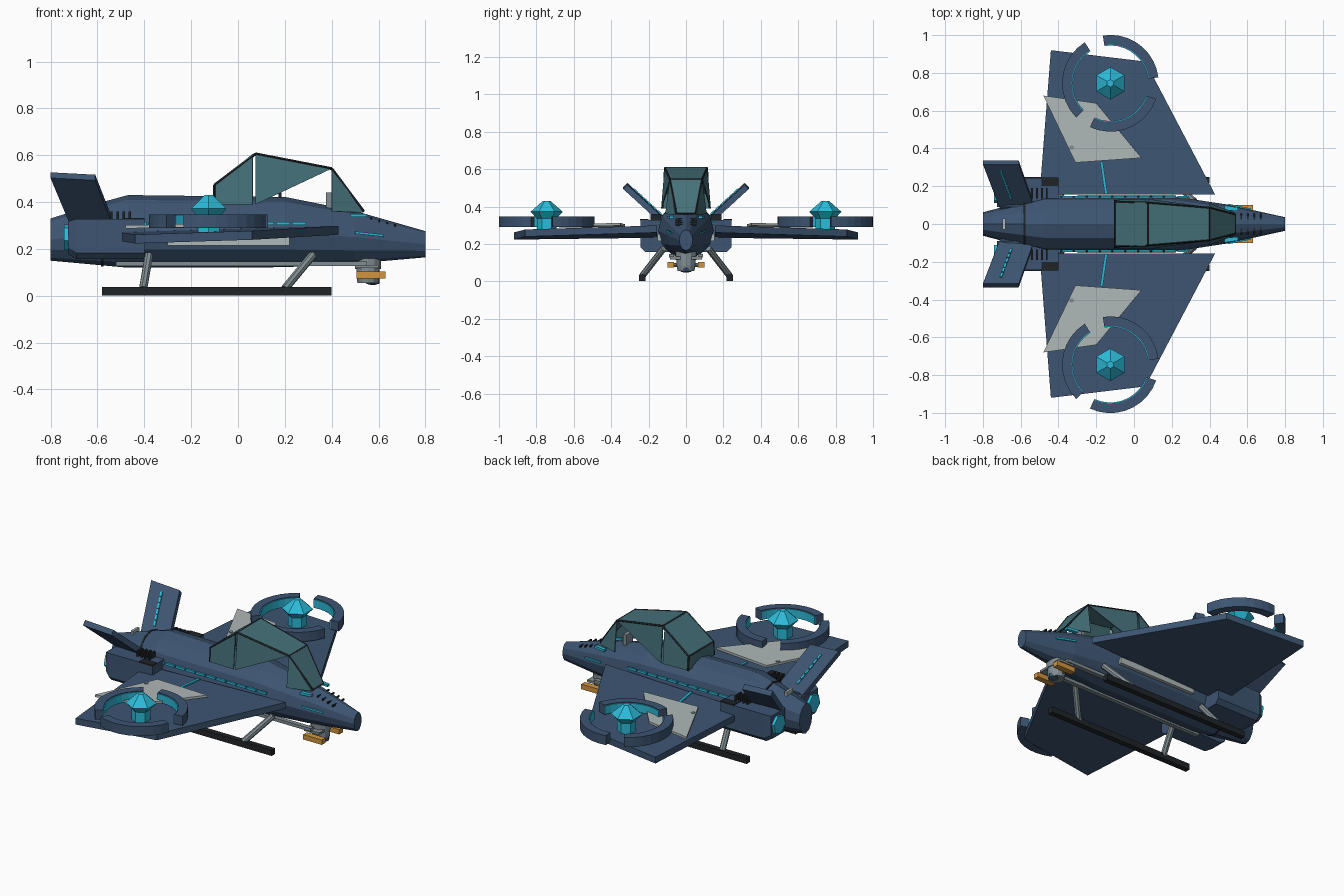
import bpy, bmesh, math
from mathutils import Vector

if "Cube" in bpy.data.objects:
    bpy.data.objects.remove(bpy.data.objects["Cube"])


def material(name, r, g, b):
    m = bpy.data.materials.new(name)
    m.diffuse_color = (r, g, b, 1)
    m.use_nodes = True
    m.node_tree.nodes["Principled BSDF"].inputs["Base Color"].default_value = m.diffuse_color
    return m


BLUE = material("hull blue", .047, .09, .168)
GLASS = material("teal glass", .06, .165, .195)
CYAN = material("glow cyan", .026, .5, .7)
PALE = material("pale grey", .43, .48, .48)
STEEL = material("steel grey", .22, .27, .29)
ORANGE = material("orange", .65, .30, .05)
BLACK = material("near black", .015, .018, .021)


def build(name, verts, faces, mat):
    me = bpy.data.meshes.new(name)
    me.from_pydata([tuple(v) for v in verts], [], faces)
    bm = bmesh.new()
    bm.from_mesh(me)
    bmesh.ops.recalc_face_normals(bm, faces=bm.faces)
    bm.to_mesh(me)
    bm.free()
    me.materials.append(mat)
    ob = bpy.data.objects.new(name, me)
    bpy.context.collection.objects.link(ob)
    return ob


def loft(name, rings, mat, closed=False):
    """Skin between equal rings of points, capped unless closed in a loop."""
    n, k = len(rings[0]), len(rings)
    verts = [p for r in rings for p in r]
    faces = [(i * n + j, i * n + (j + 1) % n, (i + 1) % k * n + (j + 1) % n, (i + 1) % k * n + j)
             for i in range(k if closed else k - 1) for j in range(n)]
    if not closed:
        faces += [tuple(range(n)), tuple(range((k - 1) * n, k * n))]
    return build(name, verts, faces, mat)


def slab(name, pts, thick, mat):
    """Flat outline of 3D points, thickened evenly both ways along its normal."""
    p = [Vector(q) for q in pts]
    nrm = (p[1] - p[0]).cross(p[2] - p[0]).normalized() * thick / 2
    return loft(name, [[q - nrm for q in p], [q + nrm for q in p]], mat)


def box(name, x, y, z, mat):
    return loft(name, [[(a, y[0], z[0]), (a, y[1], z[0]), (a, y[1], z[1]), (a, y[0], z[1])] for a in x], mat)


def rod(name, a, b, r, mat, sides=8):
    a, b = Vector(a), Vector(b)
    d = (b - a).normalized()
    u = d.orthogonal().normalized()
    v = d.cross(u)
    ang = [math.tau * (i + .5) / sides for i in range(sides)]
    return loft(name, [[c + r * (u * math.cos(t) + v * math.sin(t)) for t in ang] for c in (a, b)], mat)


def turned(name, cx, cy, profile, sides, mat, turn=0):
    ang = [math.tau * i / sides + turn for i in range(sides)]
    return loft(name, [[(cx + r * math.cos(t), cy + r * math.sin(t), z) for t in ang] for r, z in profile], mat)


# Fuselage: x, half width, centre height, half height
sections = [(-.8, .062, .24, .09), (-.58, .12, .265, .135), (-.47, .148, .275, .155), (.2, .148, .272, .15),
            (.5, .102, .25, .112), (.8, .036, .22, .056)]
loft("fuselage", [[(x, w * math.cos(math.tau * i / 12), c + h * math.sin(math.tau * i / 12))
                   for i in range(12)] for x, w, c, h in sections], BLUE)
loft("tail_band", [[(x, .123 * math.cos(math.tau * i / 12), .265 + .139 * math.sin(math.tau * i / 12))
                    for i in range(12)] for x in (-.585, -.575)], BLACK)
box("tail_marker", (-.695, -.68), (-.03, .03), (.35, .382), PALE)


def wing_z(x):
    return .264 + .03 * x


for s, side in ((1, "left"), (-1, "right")):
    def P(x, y, z):
        return (x, s * y, z)

    def sbox(name, x, y, z, mat):
        return box(side + "_" + name, x, sorted((s * y[0], s * y[1])), z, mat)

    # Wing, repair panel and glowing seam
    plan = [(.43, .155), (-.5, .155), (-.44, .92), (.06, .86)]
    loft(side + "_wing", [[P(x, y, wing_z(x) + d - .015 * (y - .15)) for x, y in plan] for d in (-.016, .022)], BLUE)
    panel = [(-.48, .68), (-.2, .64), (.04, .35), (-.31, .325)]
    slab(side + "_wing_panel", [P(x, y, .304 + .02 * x) for x, y in panel], .014, PALE)
    turned(side + "_panel_bolt", -.33, s * .405, [(.012, .3), (.012, .308)], 8, STEEL)
    slab(side + "_wing_seam", [P(-.18, .33, .284), P(-.165, .33, .284), P(-.14, .16, .286), P(-.155, .16, .286)],
         .008, CYAN)

    # Lift rotor: faceted crystal inside a broken ring
    cx, cy = -.125, s * .745
    turned(side + "_lift_crystal", cx, cy, [(.052, .27), (.052, .335), (.086, .372), (.02, .43)], 6, CYAN, math.pi / 6)
    for k, (a0, a1) in enumerate(((7, 99), (122, 225), (245, 341))):
        def arc(name, r0, r1, z0, z1, mat):
            angs = [math.radians(a0 + (a1 - a0) * i / 9) for i in range(10)]
            return loft(name, [[(cx + r * math.cos(t), cy + r * math.sin(t), z) for r, z in
                                ((r0, z0), (r1, z0), (r1, z1), (r0, z1))] for t in angs], mat)
        arc(f"{side}_ring_{k}", .205, .256, .29, .347, BLUE)
        arc(f"{side}_ring_liner_{k}", .200, .205, .294, .343, CYAN)

    # Engine pod with hexagonal nozzle and vents
    pod = []
    for x, g in ((-.725, .02), (-.69, 0), (-.4, 0)):
        y0, y1, z0, z1, c = .09, .243 - g, .158 + g, .328 - g / 2, .025
        pod.append([P(x, y0, z0), P(x, y1 - c, z0), P(x, y1, z0 + c), P(x, y1, z1), P(x, y0, z1)])
    loft(side + "_engine_pod", pod, BLUE)
    rod(side + "_engine_nozzle", P(-.742, .165, .25), P(-.71, .165, .25), .057, CYAN, 6)
    for k in range(4):
        x = -.545 + .026 * k
        sbox(f"pod_vent_{k}", (x, x + .01), (.135, .19), (.325, .36), BLACK)
    sbox("pod_cap", (-.49, -.4), (.2, .245), (.325, .333), BLACK)

    # Tail fin with glowing stripe
    root_b, root_f = Vector(P(-.71, .09, .30)), Vector(P(-.53, .10, .30))
    tip_f, tip_b = Vector(P(-.61, .325, .505)), Vector(P(-.8, .325, .515))
    slab(side + "_tail_fin", [root_b, root_f, tip_f, tip_b], .032, BLUE)
    lift = Vector((0, -s * .0125, .0135))
    bot, top = root_b.lerp(root_f, .4), tip_b.lerp(tip_f, .4)
    dx = Vector((.013, 0, 0))
    for k in range(6):
        a, b = bot.lerp(top, .22 + .11 * k), bot.lerp(top, .31 + .11 * k)
        slab(f"{side}_fin_stripe_{k}", [a + lift, a + dx + lift, b + dx + lift, b + lift], .008, CYAN)

    # Fuselage side details
    for k in range(11):
        x = -.45 + .068 * k
        sbox(f"side_light_{k}", (x, x + .06), (.138, .149), (.303, .316), CYAN)
    sbox("side_plate", (-.3, .22), (.13, .153), (.215, .253), PALE)
    slab(side + "_nose_light", [P(.48, .098, .343), P(.55, .088, .343), P(.55, .068, .343), P(.48, .074, .343)],
         .014, CYAN)
    slab(side + "_nose_strip", [P(.5, .103, .275), P(.62, .078, .262), P(.62, .078, .252), P(.5, .103, .265)],
         .008, CYAN)
    sbox("belly_rail", (-.52, .55), (.065, .092), (.128, .147), STEEL)

    # Landing skid and struts
    sbox("skid", (-.58, .4), (.217, .25), (.002, .037), BLACK)
    for k, (x0, x1) in enumerate(((-.405, -.38), (.2, .32))):
        rod(f"{side}_strut_{k}", P(x0, .233, .03), P(x1, .12, .175), .018, STEEL)

    # Gun barrel
    sbox("gun", (.505, .63), (.065, .1), (.073, .103), ORANGE)

# Chin turret
turned("turret_base", .555, 0, [(.055, .115), (.055, .16)], 12, STEEL)
turned("turret_body", .555, 0, [(.045, .055), (.05, .085), (.05, .115)], 12, STEEL)
turned("turret_eye", .575, 0, [(.012, .047), (.028, .052), (.03, .075)], 8, BLUE)
rod("gun_axle", (.545, -.07, .088), (.545, .07, .088), .012, STEEL)
box("turret_plate", (.5, .6), (-.085, .085), (.118, .132), STEEL)

# Nose vents
for k in range(4):
    x = .565 + .034 * k
    z = .362 - .086 * (x - .5) / .3
    box(f"nose_vent_{k}", (x, x + .007), (-.055, .055), (z - .018, z - .008), BLACK)

# Canopy: base and top outlines per station (x, half width, height)
low = [(-.1, .125, .39), (.075, .13, .39), (.4, .108, .36), (.535, .055, .355)]
high = [(-.1, .118, .473), (.075, .112, .606), (.4, .085, .543), (.535, .05, .362)]


def pt(row, i, s):
    x, y, z = row[i]
    return Vector((x, s * y, z))


for i, part in enumerate(("rear_roof", "roof", "windshield")):
    slab("canopy_" + part, [pt(high, i, 1), pt(high, i + 1, 1), pt(high, i + 1, -1), pt(high, i, -1)], .006, GLASS)
slab("canopy_back", [pt(low, 0, 1), pt(high, 0, 1), pt(high, 0, -1), pt(low, 0, -1)], .006, GLASS)
for s in (1, -1):
    gap = Vector((.012, 0, 0))
    slab("canopy_rear_side", [pt(low, 0, s), pt(low, 1, s) - gap, pt(high, 1, s) - gap, pt(high, 0, s)], .006, GLASS)
    slab("canopy_mid_side", [pt(low, 1, s), pt(high, 2, s), pt(high, 1, s)], .006, GLASS)
    slab("canopy_front_side", [pt(low, 2, s), pt(low, 3, s), pt(high, 2, s)], .006, GLASS)
    for i in range(3):
        rod("canopy_rail", pt(high, i, s), pt(high, i + 1, s), .006, BLACK, 4)
    rod("canopy_rear_post", pt(low, 0, s), pt(high, 0, s), .006, BLACK, 4)
for i in range(4):
    rod("canopy_crossbar", pt(high, i, 1), pt(high, i, -1), .006, BLACK, 4)

# Cockpit controls
box("control_stick", (.172, .186), (-.008, .008), (.4, .442), BLACK)
box("instrument_block", (.375, .4), (-.03, .03), (.36, .44), STEEL)
